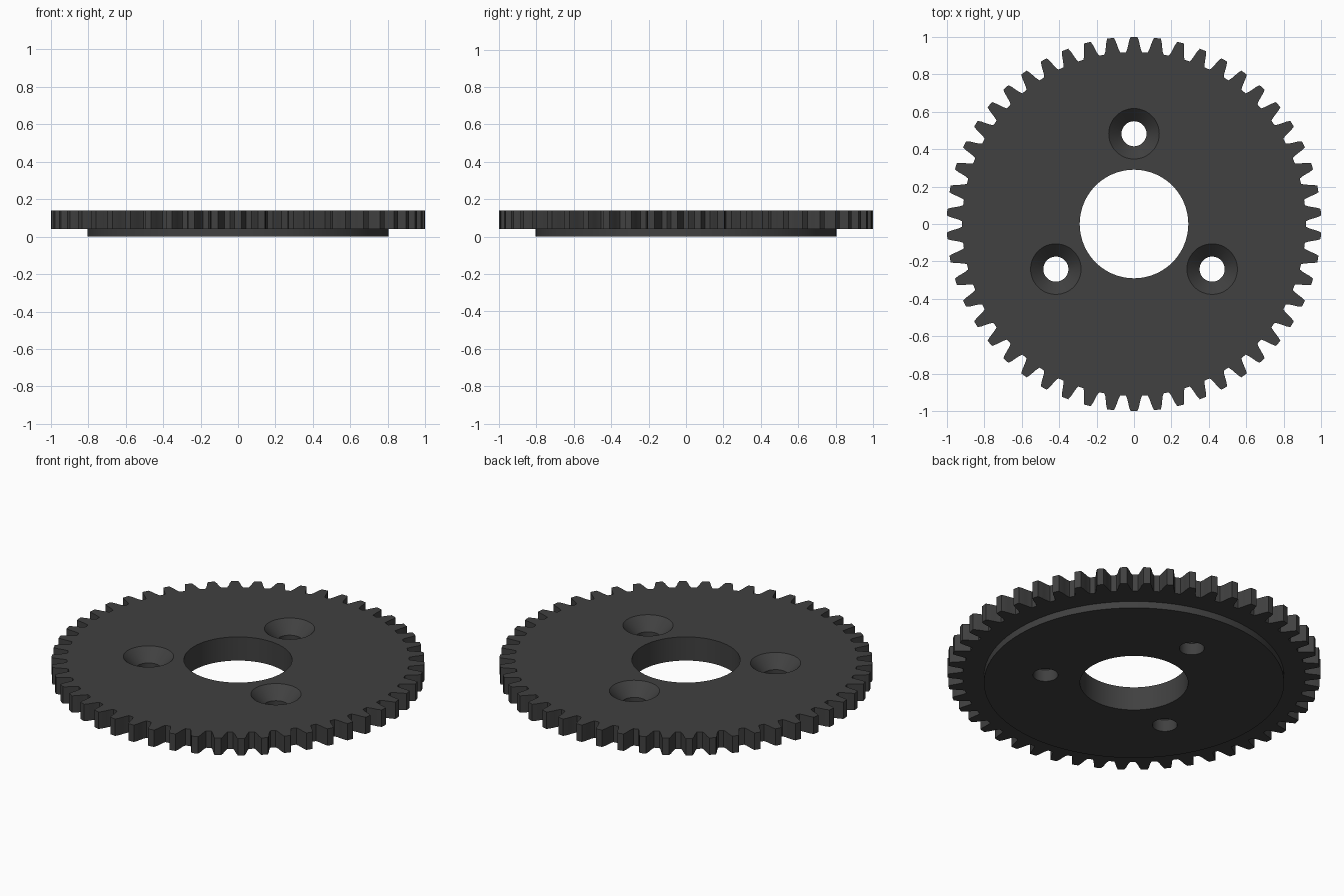
import bpy, bmesh, math
from math import sin, cos, pi

if "Cube" in bpy.data.objects:
    bpy.data.objects.remove(bpy.data.objects["Cube"])

TEETH = 50
BOTTOM, STEP, TOP = 0.0, 0.04, 0.14
SEGMENTS = 96

dark = bpy.data.materials.new("dark_grey")
dark.diffuse_color = (0.052, 0.052, 0.052, 1)
dark.use_nodes = True
dark.node_tree.nodes["Principled BSDF"].inputs["Base Color"].default_value = dark.diffuse_color


def make_object(name, bm):
    bmesh.ops.recalc_face_normals(bm, faces=bm.faces)
    mesh = bpy.data.meshes.new(name)
    bm.to_mesh(mesh)
    bm.free()
    mesh.materials.append(dark)
    obj = bpy.data.objects.new(name, mesh)
    bpy.context.collection.objects.link(obj)
    return obj


def stack(name, rings):
    """Closed solid skinned through rings of equal point count."""
    bm = bmesh.new()
    loops = [[bm.verts.new(p) for p in ring] for ring in rings]
    n = len(loops[0])
    for low, high in zip(loops, loops[1:]):
        for i in range(n):
            j = (i + 1) % n
            bm.faces.new((low[i], low[j], high[j], high[i]))
    bm.faces.new(loops[0][::-1])
    bm.faces.new(loops[-1])
    return make_object(name, bm)


def circle(radius, z, cx=0.0, cy=0.0, n=SEGMENTS):
    return [(cx + radius * cos(2 * pi * i / n), cy + radius * sin(2 * pi * i / n), z)
            for i in range(n)]


def combine(target, other, operation):
    mod = target.modifiers.new(operation.lower(), 'BOOLEAN')
    mod.operation = operation
    mod.solver = 'EXACT'
    mod.object = other
    bpy.context.view_layer.objects.active = target
    bpy.ops.object.modifier_apply(modifier=mod.name)
    bpy.data.objects.remove(other, do_unlink=True)


# Toothed outline: one curved flank, mirrored and repeated around the rim
flank = [(0.918, 0.043), (0.935, 0.036), (0.955, 0.031), (0.978, 0.026), (1.0, 0.018)]
tooth = [(r, -w) for r, w in flank] + [(1.0, 0.0)] + [(r, w) for r, w in flank[::-1]]
outline = []
for k in range(TEETH):
    middle = pi / 2 + 2 * pi * k / TEETH
    for r, w in tooth:
        a = middle + w / r
        outline.append((r * cos(a), r * sin(a)))

gear = stack("gear_wheel", [[(x, y, z) for x, y in outline] for z in (STEP, TOP)])

# Raised round boss on the underside
boss = stack("boss", [circle(0.805, BOTTOM), circle(0.805, 0.09)])
combine(gear, boss, 'UNION')

# Central bore
bore = stack("bore_cutter", [circle(0.29, -0.1), circle(0.29, 0.3)])
combine(gear, bore, 'DIFFERENCE')

# Three countersunk screw holes
for k in range(3):
    a = pi / 2 + 2 * pi * k / 3
    x, y = 0.482 * cos(a), 0.482 * sin(a)
    hole = stack("screw_hole_cutter", [circle(r, z, x, y, 48) for r, z in
                 ((0.067, -0.1), (0.067, 0.07), (0.135, TOP), (0.164, 0.17))])
    combine(gear, hole, 'DIFFERENCE')

# Smooth round walls, crisp edges
bpy.ops.object.select_all(action='DESELECT')
gear.select_set(True)
bpy.context.view_layer.objects.active = gear
bpy.ops.object.shade_smooth_by_angle(angle=math.radians(20))
